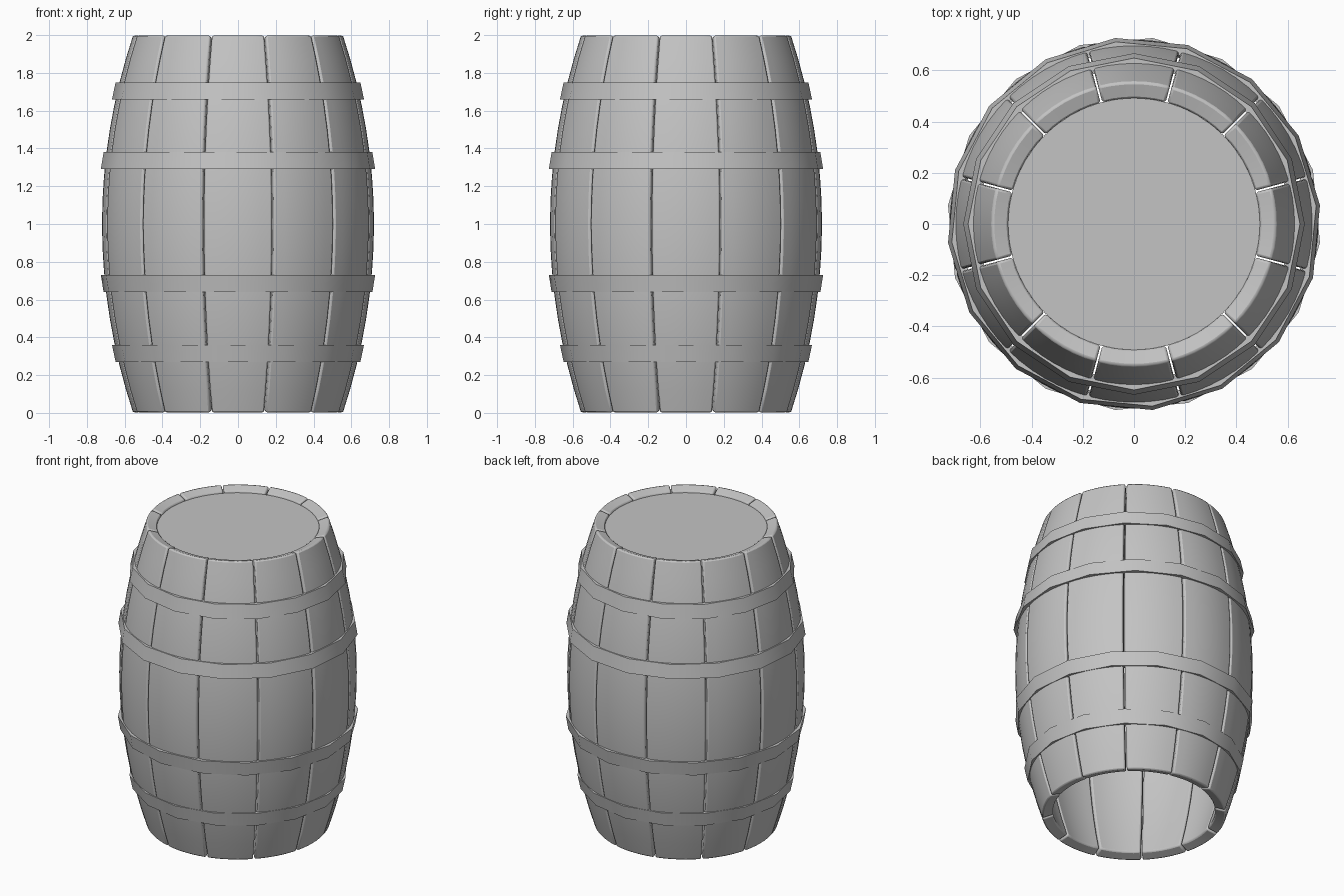
import bpy, bmesh, math
from mathutils import Vector

cube = bpy.data.objects.get("Cube")
if cube:
    bpy.data.objects.remove(cube)

STAVES = 12
ARC, ROWS = 6, 16
THICK = 0.07

grey = bpy.data.materials.new("plain_grey")
grey.use_nodes = True
color = (0.55, 0.55, 0.55, 1)
grey.diffuse_color = color
grey.node_tree.nodes["Principled BSDF"].inputs["Base Color"].default_value = color


def finish(name, bm, angle, bevel=0):
    bmesh.ops.recalc_face_normals(bm, faces=bm.faces)
    mesh = bpy.data.meshes.new(name)
    bm.to_mesh(mesh)
    bm.free()
    mesh.materials.append(grey)
    obj = bpy.data.objects.new(name, mesh)
    bpy.context.collection.objects.link(obj)
    if bevel:
        mod = obj.modifiers.new("soft_edges", 'BEVEL')
        mod.width = bevel
        mod.segments = 2
        mod.limit_method = 'ANGLE'
        mod.angle_limit = math.radians(50)
    bpy.ops.object.select_all(action='DESELECT')
    obj.select_set(True)
    bpy.context.view_layer.objects.active = obj
    bpy.ops.object.shade_smooth_by_angle(angle=math.radians(angle))
    return obj


def polar(r, a, z):
    return Vector((r * math.cos(a), r * math.sin(a), z))


def stave_profile(row):
    """Outer and inner (radius, height) of the bulging stave."""
    t = 2 * row / ROWS - 1
    r = 0.72 - 0.165 * t * t
    slope = -0.33 * t
    n = Vector((1, -slope)).normalized()
    outer = Vector((r, 1 + t))
    return outer, outer - n * THICK


# Staves: curved boards, each a closed loft of rectangular sections
for i in range(STAVES):
    bm = bmesh.new()
    mid = 2 * math.pi * i / STAVES
    rings = []
    for row in range(ROWS + 1):
        outer, inner = stave_profile(row)
        half = math.pi / STAVES - 0.004 / outer.x
        steps = [mid + half * (2 * k / ARC - 1) for k in range(ARC + 1)]
        ring = [bm.verts.new(polar(outer.x, a, outer.y)) for a in steps]
        ring += [bm.verts.new(polar(inner.x, a, inner.y)) for a in reversed(steps)]
        rings.append(ring)
    count = len(rings[0])
    for low, high in zip(rings, rings[1:]):
        for k in range(count):
            n = (k + 1) % count
            bm.faces.new((low[k], low[n], high[n], high[k]))
    for ring in (rings[0], rings[-1]):
        for k in range(ARC):
            bm.faces.new((ring[k], ring[k + 1], ring[count - 2 - k], ring[count - 1 - k]))
    finish(f"stave_{i + 1}", bm, 35, 0.01)


# Hoops: low-sided bands that lean with the staves
def hoop(name, z0, r0, z1, r1, turn):
    bm = bmesh.new()
    sides = 16
    section = [(r0, z0), (r1, z1), (r1 - 0.03, z1), (r0 - 0.03, z0)]
    rings = []
    for k in range(sides):
        a = 2 * math.pi * k / sides + turn
        rings.append([bm.verts.new(polar(r, a, z)) for r, z in section])
    for k in range(sides):
        a, b = rings[k], rings[(k + 1) % sides]
        for j in range(4):
            n = (j + 1) % 4
            bm.faces.new((a[j], b[j], b[n], a[n]))
    finish(name, bm, 30)


for level, near, far, wide, narrow, turn in (
        ("inner", 0.29, 0.38, 0.73, 0.715, 0.1),
        ("outer", 0.66, 0.75, 0.667, 0.648, 0.0)):
    hoop(f"{level}_hoop_top", 1 + near, wide, 1 + far, narrow, turn)
    hoop(f"{level}_hoop_bottom", 1.02 - near, wide, 1.02 - far, narrow, -turn)

# Lid: closes the top; the bottom stays open
bm = bmesh.new()
bmesh.ops.create_cone(bm, cap_ends=True, segments=48, radius1=0.492, radius2=0.492, depth=0.03)
bmesh.ops.translate(bm, verts=bm.verts, vec=(0, 0, 1.955))
finish("lid", bm, 30)
